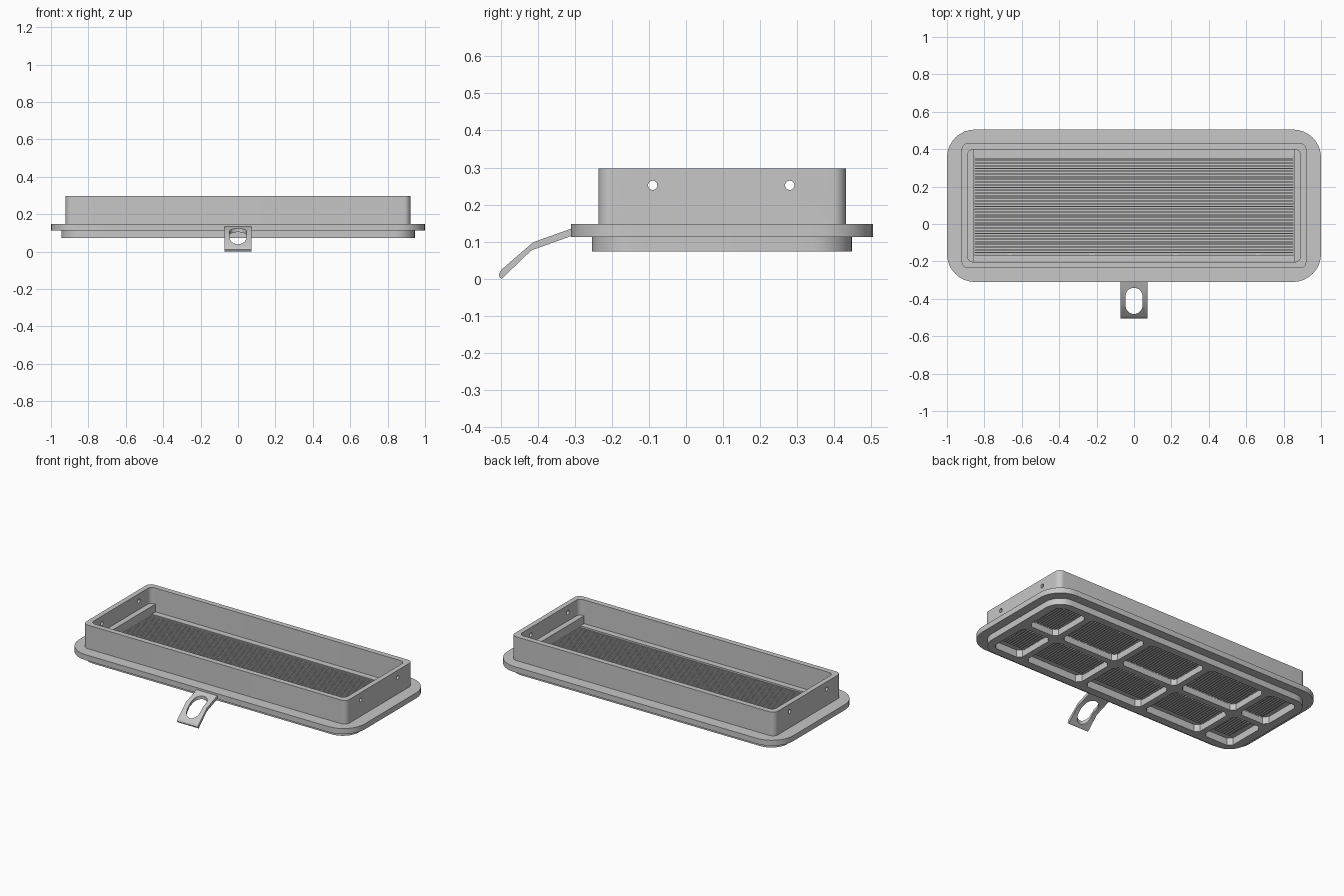
import bpy, bmesh, math

old = bpy.data.objects.get("Cube")
if old:
    bpy.data.objects.remove(old, do_unlink=True)

CY = 0.0975  # middle of the tray in y

grey = bpy.data.materials.new("plain grey")
grey.use_nodes = True
GREY = (0.57, 0.57, 0.57, 1)
grey.diffuse_color = GREY
grey.node_tree.nodes["Principled BSDF"].inputs["Base Color"].default_value = GREY


def finish(name, bm, smooth=True):
    bmesh.ops.recalc_face_normals(bm, faces=bm.faces)
    mesh = bpy.data.meshes.new(name)
    bm.to_mesh(mesh)
    bm.free()
    mesh.materials.append(grey)
    ob = bpy.data.objects.new(name, mesh)
    bpy.context.collection.objects.link(ob)
    if smooth:
        smooth_shade(ob)
    return ob


def smooth_shade(ob):
    bpy.ops.object.select_all(action="DESELECT")
    ob.select_set(True)
    bpy.context.view_layer.objects.active = ob
    bpy.ops.object.shade_smooth_by_angle(angle=math.radians(30))


def outline(hx, hy, r, cx=0, cy=CY, n=8):
    """Rounded rectangle in plan."""
    pts = []
    for i, (sx, sy) in enumerate([(1, 1), (-1, 1), (-1, -1), (1, -1)]):
        for k in range(n + 1):
            a = math.pi / 2 * (i + k / n)
            pts.append((cx + sx * (hx - r) + r * math.cos(a),
                        cy + sy * (hy - r) + r * math.sin(a)))
    return pts


def loft(name, levels, smooth=True):
    """Capped solid through a list of (outline, z)."""
    bm = bmesh.new()
    rings = [[bm.verts.new((x, y, z)) for x, y in pts] for pts, z in levels]
    n = len(rings[0])
    for a, b in zip(rings, rings[1:]):
        for i in range(n):
            j = (i + 1) % n
            bm.faces.new((a[i], a[j], b[j], b[i]))
    bm.faces.new(rings[0])
    bm.faces.new(rings[-1])
    return finish(name, bm, smooth)


def cut(target, cutters):
    """Cut the shapes out of the target and bake the result."""
    for c in cutters:
        m = target.modifiers.new("cut", "BOOLEAN")
        m.operation = "DIFFERENCE"
        m.solver = "EXACT"
        m.object = c
    dg = bpy.context.evaluated_depsgraph_get()
    mesh = bpy.data.meshes.new_from_object(target.evaluated_get(dg))
    target.modifiers.clear()
    target.data = mesh
    for c in cutters:
        bpy.data.objects.remove(c, do_unlink=True)
    smooth_shade(target)


# Tray frame: lower step, flange, wall, recess
lower = outline(0.945, 0.351, 0.11)
flange = outline(1.0, 0.4075, 0.15)
wall = outline(0.922, 0.334, 0.035)
inner = outline(0.89, 0.3, 0.03)
well = outline(0.855, 0.262, 0.002)
frame = loft("tray_frame", [
    (lower, 0.073), (lower, 0.113), (flange, 0.113), (flange, 0.148),
    (wall, 0.148), (wall, 0.298), (inner, 0.298), (inner, 0.148),
    (well, 0.148), (well, 0.117)])

# Openings underneath, leaving the cross ribs standing
cutters = []
RIB = 0.02
END = 0.89
rib_x = [-0.665, -0.222, 0.222, 0.665]
starts = [-END] + [x + RIB for x in rib_x]
stops = [x - RIB for x in rib_x] + [END]
for x0, x1 in zip(starts, stops):
    for side in (-1, 1):
        hy = 0.14
        pts = outline((x1 - x0) / 2, hy, 0.025, (x0 + x1) / 2,
                      CY + side * (RIB + hy), 1)
        cutters.append(loft("opening_cutter", [(pts, 0.05), (pts, 0.119)], False))

# Round holes through both end walls
for y in (-0.09, 0.28):
    ring = [(y + 0.0125 * math.cos(k * math.pi / 12),
             0.252 + 0.0125 * math.sin(k * math.pi / 12)) for k in range(24)]
    bm = bmesh.new()
    ends = [[bm.verts.new((x, a, b)) for a, b in ring] for x in (-1.1, 1.1)]
    for k in range(24):
        bm.faces.new((ends[0][k - 1], ends[0][k], ends[1][k], ends[1][k - 1]))
    for e in ends:
        bm.faces.new(e)
    cutters.append(finish("hole_cutter", bm, False))
cut(frame, cutters)

# Ledges inside the two ends
for side, label in ((1, "left"), (-1, "right")):
    pts = outline(0.019, 0.302, 0.002, side * 0.874, CY, 1)
    loft(label + "_end_ledge", [(pts, 0.14), (pts, 0.198)], False)

# Filter sheet with square lengthwise folds
bm = bmesh.new()
FOLDS = 36
HALF = 0.261
LOW, HIGH = 0.112, 0.142
profile = []
for i in range(2 * FOLDS):
    z = HIGH if i % 2 else LOW
    profile += [(CY - HALF + HALF * i / FOLDS, z),
                (CY - HALF + HALF * (i + 1) / FOLDS, z)]
previous = None
for y, z in profile:
    pair = [bm.verts.new((x, y, z)) for x in (-0.854, 0.854)]
    if previous:
        bm.faces.new((previous[0], previous[1], pair[1], pair[0]))
    previous = pair
finish("pleated_filter", bm, False)

# Bent pull tab with a rounded tip
top = [(-0.29, 0.141), (-0.31, 0.135), (-0.413, 0.098), (-0.495, 0.027)]
tip = [(-0.502, 0.019), (-0.505, 0.01), (-0.503, 0.003), (-0.497, 0.0)]
under = [(-0.418, 0.076), (-0.31, 0.115), (-0.29, 0.121)]
bm = bmesh.new()
sides = [[bm.verts.new((x, y, z)) for y, z in top + tip + under]
         for x in (-0.073, 0.073)]
count = len(sides[0])
for i in range(count):
    j = (i + 1) % count
    bm.faces.new((sides[0][i], sides[0][j], sides[1][j], sides[1][i]))
for s in sides:
    bm.faces.new(s)
tab = finish("pull_tab", bm)
slot = outline(0.045, 0.07, 0.0445, 0, -0.411)
cut(tab, [loft("slot_cutter", [(slot, -0.1), (slot, 0.3)], False)])
